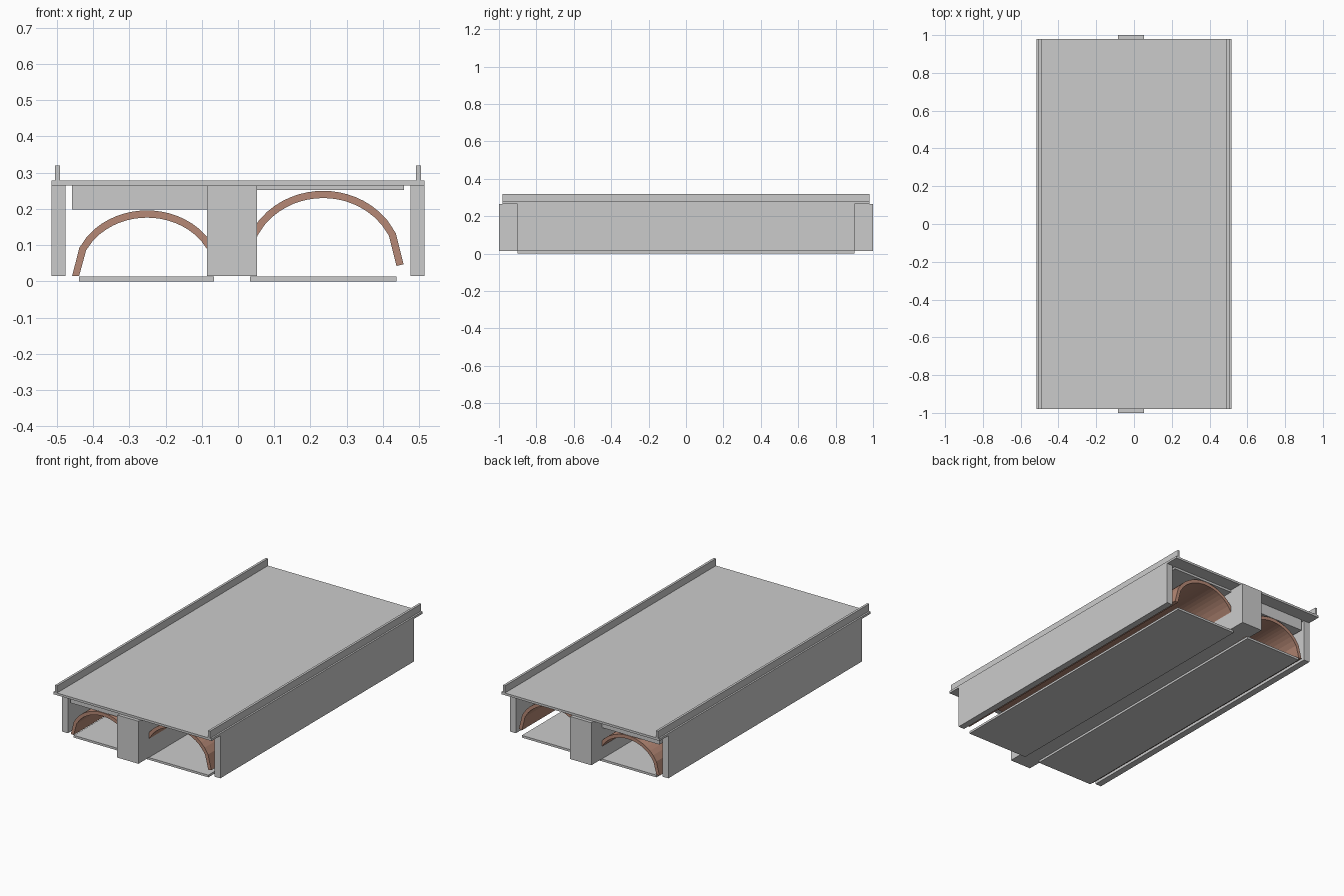
import bpy, bmesh, math
from mathutils import Vector

if "Cube" in bpy.data.objects:
    bpy.data.objects.remove(bpy.data.objects["Cube"])


def box(name, x0, x1, y, z0, z1):
    """Box spanning x0..x1, -y..y, z0..z1."""
    bm = bmesh.new()
    bmesh.ops.create_cube(bm, size=1)
    for v in bm.verts:
        v.co = Vector(((x0 + x1) / 2 + v.co.x * (x1 - x0), v.co.y * 2 * y,
                       (z0 + z1) / 2 + v.co.z * (z1 - z0)))
    return finish(name, bm)


def finish(name, bm):
    bmesh.ops.recalc_face_normals(bm, faces=bm.faces)
    me = bpy.data.meshes.new(name)
    bm.to_mesh(me)
    bm.free()
    ob = bpy.data.objects.new(name, me)
    bpy.context.collection.objects.link(ob)
    return ob


def vault(name, cx, half, z0, rise, thick, y, flat_foot, n=20):
    """Arched shell with vertices evenly spaced across the span."""
    mid = []
    for i in range(n + 1):
        u = -1 + 2 * i / n
        mid.append(Vector((cx + u * half, z0 + rise * math.sqrt(max(0, 1 - u * u)))))
    outer, inner = [], []
    for i, p in enumerate(mid):
        d = (mid[min(i + 1, n)] - mid[max(i - 1, 0)]).normalized()
        off = Vector((-d.y, d.x)) * thick / 2
        if flat_foot and i in (0, n):
            off.y = 0
        outer.append(p + off)
        inner.append(p - off)
    bm = bmesh.new()
    rings = [[bm.verts.new((p.x, s * y, p.y)) for p in outer + inner[::-1]]
             for s in (-1, 1)]
    a, b = rings
    m = len(a)
    for i in range(m):
        j = (i + 1) % m
        bm.faces.new((a[i], a[j], b[j], b[i]))
    for r in rings:
        for i in range(n):
            bm.faces.new((r[i], r[i + 1], r[m - 2 - i], r[m - 1 - i]))
    return finish(name, bm)


# Road deck with kerbs
box("deck", -0.515, 0.515, 0.98, 0.265, 0.278)
for side, s in (("left", -1), ("right", 1)):
    box(side + "_kerb", *sorted((s * 0.491, s * 0.505)), 0.98, 0.278, 0.32)
    box(side + "_side_wall", *sorted((s * 0.476, s * 0.515)), 0.9, 0.015, 0.265)

# Central pier
box("central_pier", -0.085, 0.053, 1.0, 0.015, 0.265)

# Floor slabs and fill above the vaults
box("left_floor", -0.438, -0.066, 0.9, 0.0, 0.013)
box("right_floor", 0.033, 0.437, 0.9, 0.0, 0.013)
box("left_fill", -0.458, -0.044, 0.9, 0.198, 0.265)
box("right_fill", 0.012, 0.458, 0.9, 0.252, 0.265)

# Brick vaults
brick = bpy.data.materials.new("brick")
brick.diffuse_color = (0.47, 0.25, 0.18, 1)
brick.use_nodes = True
brick.node_tree.nodes["Principled BSDF"].inputs["Base Color"].default_value = brick.diffuse_color
for ob in (vault("left_vault", -0.251, 0.197, 0.015, 0.171, 0.02, 0.9, True),
           vault("right_vault", 0.235, 0.212, 0.045, 0.195, 0.02, 0.9, False)):
    ob.data.materials.append(brick)
